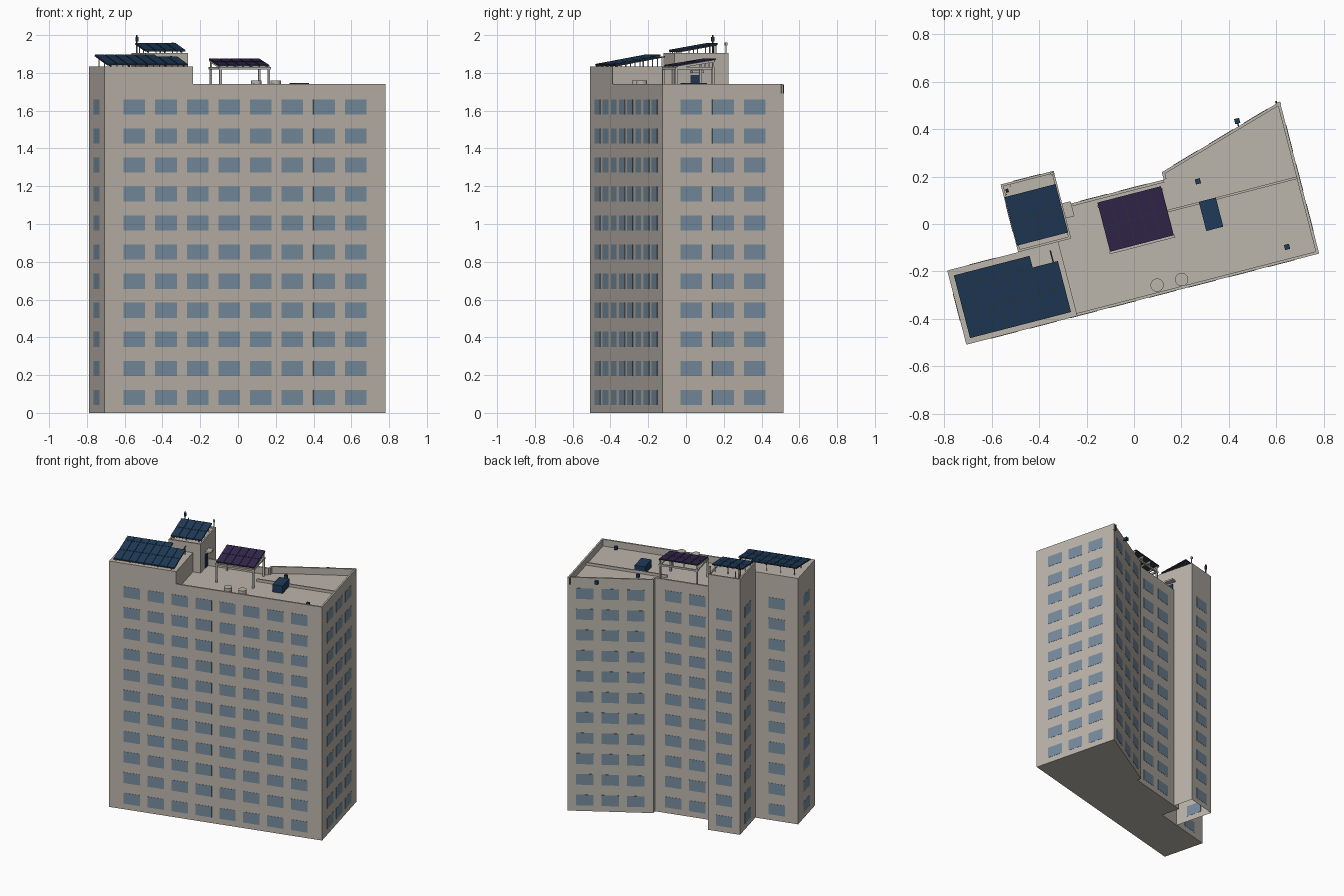
import bpy, bmesh, math
from mathutils import Vector

cube = bpy.data.objects.get("Cube")
if cube:
    bpy.data.objects.remove(cube)

TURN = math.atan2(0.25, 0.968)   # whole building is turned on its plot


def material(name, rgb):
    m = bpy.data.materials.new(name)
    m.use_nodes = True
    m.diffuse_color = (*rgb, 1)
    m.node_tree.nodes["Principled BSDF"].inputs["Base Color"].default_value = (*rgb, 1)
    return m


WALL = material("warm grey render", (0.50, 0.46, 0.41))
GLASS = material("blue grey glass", (0.185, 0.265, 0.345))
NAVY = material("navy panel", (0.014, 0.044, 0.10))
PURPLE = material("purple panel", (0.034, 0.021, 0.075))
STEEL = material("pale steel", (0.50, 0.49, 0.46))
DARK = material("dark metal", (0.03, 0.035, 0.045))


def finish(name, bm, mat):
    bmesh.ops.recalc_face_normals(bm, faces=bm.faces)
    mesh = bpy.data.meshes.new(name)
    bm.to_mesh(mesh)
    bm.free()
    mesh.materials.append(mat)
    ob = bpy.data.objects.new(name, mesh)
    ob.rotation_euler.z = TURN
    bpy.context.collection.objects.link(ob)
    return ob


def add_prism(bm, outline, low, high, floor=True):
    """Add a prism; low and high are heights or functions of v."""
    lo = low if callable(low) else lambda v: low
    hi = high if callable(high) else lambda v: high
    a = [bm.verts.new((u, v, lo(v))) for u, v in outline]
    b = [bm.verts.new((u, v, hi(v))) for u, v in outline]
    if floor:
        bm.faces.new(a[::-1])
    bm.faces.new(b)
    n = len(a)
    for i in range(n):
        j = (i + 1) % n
        bm.faces.new((a[i], a[j], b[j], b[i]))


def rect(u0, u1, v0, v1):
    return [(u0, v0), (u1, v0), (u1, v1), (u0, v1)]


def prisms(name, outlines, low, high, mat, floor=True):
    bm = bmesh.new()
    for o in outlines:
        add_prism(bm, o, low, high, floor)
    return finish(name, bm, mat)


def round_bar(u, v, r, sides):
    steps = [2 * math.pi * i / sides for i in range(sides)]
    return [(u + r * math.cos(t), v + r * math.sin(t)) for t in steps]


def edge_strip(p, q, inner, outer):
    """Outline running along p-q, from inner to outer distance off the line."""
    p, q = Vector(p), Vector(q)
    d = (q - p).normalized()
    n = Vector((d.y, -d.x))
    return [tuple(p + n * inner), tuple(p + n * outer), tuple(q + n * outer), tuple(q + n * inner)]


# Building masses
ROOF, RIM = 1.69, 1.74
main = [(-0.328, -0.316), (0.725, -0.316), (0.725, 0.346),
        (0.168, 0.182), (0.168, 0.15), (-0.328, 0.15)]
block = rect(-0.812, -0.328, -0.316, 0.007)
tower = rect(-0.503, -0.272, 0.007, 0.302)
prisms("main_block", [main], 0, ROOF, WALL)
prisms("side_block", [block], 0, 1.833, WALL)
prisms("stair_tower", [tower], 0, 1.895, WALL, floor=False)

# Parapets and the low roof divider
rim = [edge_strip(main[i], main[i + 1], -0.012, 0) for i in range(4)]
rim.append(edge_strip(main[4], (-0.272, 0.15), -0.012, 0))
prisms("main_parapet", rim, ROOF, RIM, WALL)
prisms("tower_parapet", [edge_strip(tower[i], tower[(i + 1) % 4], -0.01, 0) for i in range(4)],
       1.895, 1.905, WALL)
prisms("roof_divider", [rect(0.13, 0.714, 0.012, 0.022)], ROOF, ROOF + 0.02, WALL)

# Windows: thin plates centred along each wall, eleven floors
PITCH, WIDTH, FLOOR = 0.1728, 0.118, 0.1538


def windows(name, p, q):
    p, q = Vector(p), Vector(q)
    length = (q - p).length
    count = int(length / PITCH)
    d = (q - p).normalized()
    bm = bmesh.new()
    for c in range(count):
        mid = (p + q) / 2 + d * PITCH * (c - (count - 1) / 2)
        strip = edge_strip(mid - d * WIDTH / 2, mid + d * WIDTH / 2, -0.001, 0.0015)
        for f in range(11):
            z = 0.082 + f * FLOOR
            add_prism(bm, strip, z - 0.04, z + 0.04)
    finish(name, bm, GLASS)


windows("front_windows", block[0], main[1])
windows("east_windows", main[1], main[2])
windows("slanted_back_windows", main[2], main[3])
windows("back_windows", main[4], (-0.272, 0.15))
windows("tower_back_windows", tower[2], tower[3])
windows("tower_west_windows", tower[3], tower[0])
windows("block_back_windows", tower[0], block[3])
windows("block_west_windows", block[3], block[0])


# Sloping solar arrays: cells on a dark backing, rails and legs
def solar(name, u0, u1, cols, rows, z0, z1, base, mat, legs, skip=None):
    v0, v1 = rows[0], rows[-1]

    def slope(offset):
        return lambda v: z0 + (z1 - z0) * (v - v0) / (v1 - v0) + offset

    w = (u1 - u0) / cols
    cells, backs = [], []
    for c in range(cols):
        for a, b in zip(rows, rows[1:]):
            left = u0 + c * w
            if skip and skip(left, a):
                continue
            cells.append(rect(left + 0.0015, left + w - 0.0015, a + 0.0015, b - 0.0015))
            backs.append(rect(left, left + w, a, b))
    prisms(name + "_cells", cells, slope(-0.002), slope(0.002), mat)
    prisms(name + "_backing", backs, slope(-0.006), slope(-0.002), DARK)
    if legs:
        us = [u0 + 0.02 + (u1 - u0 - 0.04) * i / (legs - 1) for i in range(legs)]
        vs = [v0 + 0.015, (v0 + v1) / 2, v1 - 0.015]
        prisms(name + "_rails", [rect(u - 0.003, u + 0.003, v0, v1) for u in us],
               slope(-0.012), slope(-0.006), DARK)
        prisms(name + "_legs", [round_bar(u, v, 0.003, 6) for u in us for v in vs],
               base, slope(-0.01), STEEL)


solar("block_array", -0.79, -0.35, 8, [-0.293, -0.182, -0.071, -0.02], 1.845, 1.895,
      1.833, NAVY, 5, lambda u, v: u > -0.47 and v > -0.08)
solar("tower_array", -0.5, -0.278, 4, [0.035, 0.14, 0.246], 1.92, 1.957, 1.895, NAVY, 3)
solar("canopy_array", -0.127, 0.15, 5, [-0.088, 0.019, 0.126], 1.84, 1.874, ROOF, PURPLE, 0)

# Pergola frame under the purple array
prisms("pergola_posts", [rect(u - 0.006, u + 0.006, v - 0.006, v + 0.006)
                         for u in (-0.12, 0.145) for v in (-0.092, 0.11)], ROOF, 1.82, STEEL)
beams = [rect(-0.13, 0.155, v - 0.006, v + 0.006) for v in (-0.092, 0.11)]
beams += [rect(u - 0.006, u + 0.006, -0.086, 0.104) for u in (-0.12, 0.145)]
prisms("pergola_beams", beams, 1.818, 1.83, STEEL)
prisms("pergola_struts", [rect(u - 0.004, u + 0.004, 0.106, 0.114)
                          for u in (-0.12, -0.03, 0.055, 0.145)], 1.83, 1.866, STEEL)
prisms("pergola_rafters", [rect(u - 0.004, u + 0.004, -0.086, 0.12) for u in (-0.12, -0.03, 0.055, 0.145)],
       lambda v: 1.824 + 0.159 * (v + 0.088), lambda v: 1.834 + 0.159 * (v + 0.088), STEEL)

# Tower door with its canopy
prisms("roof_door", [rect(-0.272, -0.268, 0.095, 0.14)], ROOF, 1.79, NAVY)
prisms("door_canopy", [rect(-0.272, -0.235, 0.095, 0.16)], 1.80, 1.812, WALL)

# Rooftop tanks, plant box and floodlights
prisms("roof_tanks", [round_bar(0.03, -0.274, 0.028, 24), round_bar(0.136, -0.277, 0.028, 24)],
       ROOF, 1.76, WALL)
prisms("plant_box", [rect(0.288, 0.362, -0.105, 0.022)], ROOF, 1.746, NAVY)
prisms("floodlights", [rect(u - 0.011, u + 0.011, v - 0.011, v + 0.011)
                       for u, v in ((0.306, 0.107), (0.601, -0.255), (0.53, 0.312))],
       1.705, 1.728, NAVY)
prisms("floodlight_bracket", [rect(0.527, 0.533, 0.285, 0.305)], 1.712, 1.718, DARK)
prisms("corner_pipe", [rect(0.705, 0.713, 0.342, 0.352)], 1.69, 1.737, DARK)

# Masts on the tower
prisms("tall_mast", [round_bar(-0.483, 0.27, 0.004, 8)], 1.895, 2.0, DARK)
prisms("tall_mast_aerials", [rect(-0.489, -0.477, 0.262, 0.278)], 1.965, 1.99, DARK)
prisms("short_masts", [round_bar(-0.49, 0.255, 0.003, 6), round_bar(-0.465, 0.285, 0.003, 6),
                       round_bar(-0.282, 0.292, 0.003, 6)], 1.895, 1.95, STEEL)
prisms("mast_box", [rect(-0.288, -0.276, 0.286, 0.298)], 1.945, 1.962, STEEL)
